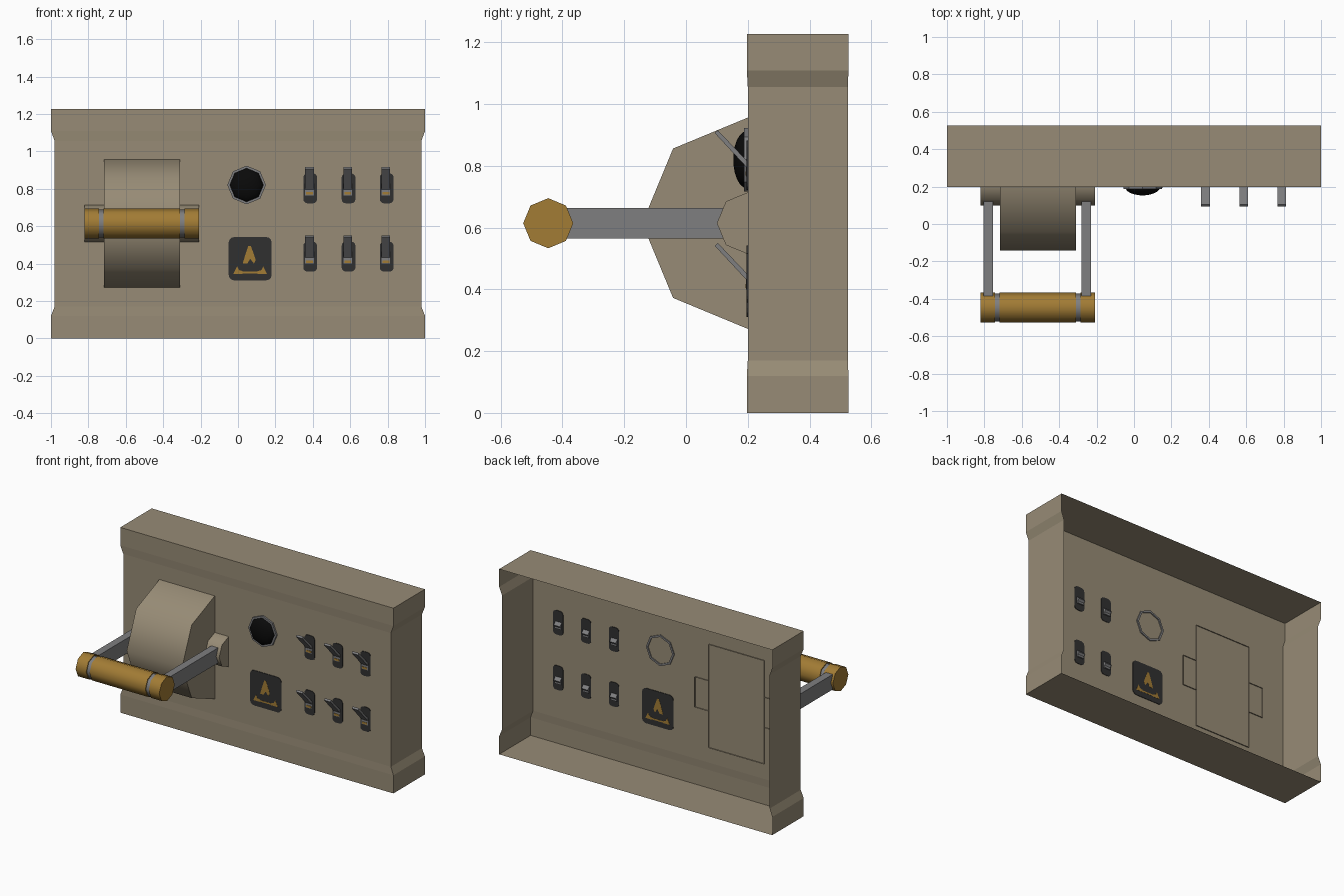
import bpy, bmesh, math
from mathutils import Vector

if "Cube" in bpy.data.objects:
    bpy.data.objects.remove(bpy.data.objects["Cube"])


def material(name, rgb):
    m = bpy.data.materials.new(name)
    m.diffuse_color = (*rgb, 1)
    m.use_nodes = True
    m.node_tree.nodes["Principled BSDF"].inputs["Base Color"].default_value = m.diffuse_color
    return m


TAN = material("tan paint", (0.31, 0.26, 0.18))
GOLD = material("mustard yellow", (0.36, 0.2, 0.035))
GREY = material("mid grey metal", (0.21, 0.21, 0.215))
DARK = material("dark grey", (0.03, 0.03, 0.03))
BLACK = material("black glass", (0.003, 0.003, 0.003))


def finish(name, bm, mat, smooth=False):
    bmesh.ops.recalc_face_normals(bm, faces=bm.faces)
    me = bpy.data.meshes.new(name)
    bm.to_mesh(me)
    bm.free()
    me.materials.append(mat)
    ob = bpy.data.objects.new(name, me)
    bpy.context.collection.objects.link(ob)
    if smooth:
        bpy.ops.object.select_all(action='DESELECT')
        ob.select_set(True)
        bpy.context.view_layer.objects.active = ob
        bpy.ops.object.shade_smooth_by_angle(angle=math.radians(50))
    return ob


def loft(name, loops, mat, closed=True, caps=(True, True), smooth=False):
    """Skin a list of equal-length point loops."""
    bm = bmesh.new()
    rows = [[bm.verts.new(p) for p in loop] for loop in loops]
    n = len(rows[0])
    for a, b in zip(rows, rows[1:]):
        for i in range(n if closed else n - 1):
            j = (i + 1) % n
            bm.faces.new((a[i], a[j], b[j], b[i]))
    if caps[0]:
        bm.faces.new(rows[0])
    if caps[1]:
        bm.faces.new(rows[-1])
    return finish(name, bm, mat, smooth)


def along_x(name, pts, x0, x1, mat, **kw):
    return loft(name, [[(x, y, z) for y, z in pts] for x in (x0, x1)], mat, **kw)


def along_y(name, pts, y0, y1, mat, **kw):
    return loft(name, [[(x, y, z) for x, z in pts] for y in (y0, y1)], mat, **kw)


def ring(cu, cv, r, n=8, start=90, sweep=360, count=None):
    count = count or n
    return [(cu + r * math.cos(math.radians(start + sweep * i / n)),
             cv + r * math.sin(math.radians(start + sweep * i / n))) for i in range(count)]


def rounded(cx, cz, w, h, r, seg=3):
    pts = []
    for k, (sx, sz) in enumerate([(1, 1), (-1, 1), (-1, -1), (1, -1)]):
        pts += ring(cx + sx * (w / 2 - r), cz + sz * (h / 2 - r), r, seg, 90 * k, 90, seg + 1)
    return pts


def rect(u0, u1, v0, v1):
    return [(u0, v0), (u1, v0), (u1, v1), (u0, v1)]


ZC = 0.614       # height of the lever axis
FACE = 0.2       # front plane of the panel

# Panel shell: open at the back, flared at top and bottom
levels = [(0, 1, .197, .526), (.12, 1, .197, .526), (.17, .98, FACE, .524),
          (1.055, .98, FACE, .524), (1.108, 1, .197, .526), (1.226, 1, .197, .526)]
loft("panel_shell", [[(-w, yb, z), (-w, yf, z), (w, yf, z), (w, yb, z)]
                     for z, w, yf, yb in levels], TAN, closed=False)


# Half-octagon housings that bulge from the panel, open at the back
def half_octagon(r):
    arc = ring(FACE, ZC, r, 8, 90, 360, 5)
    return [(FACE + .006, ZC + r)] + arc + [(FACE + .006, ZC - r)]


along_x("lever_housing", half_octagon(.342), -.716, -.31, TAN, closed=False, smooth=True)
along_x("left_pivot", half_octagon(.1), -.82, -.716, TAN, closed=False,
        caps=(True, False), smooth=True)
along_x("right_pivot", half_octagon(.1), -.31, -.208, TAN, closed=False,
        caps=(False, True), smooth=True)

# Lever arms
for name, x in (("left_arm", -.78), ("right_arm", -.255)):
    along_x(name, rect(-.385, .135, .564, .664), x - .025, x + .025, GREY)

# Octagonal grip with two grey grooves
for name, x0, x1, r, mat in (("grip_left_end", -.82, -.743, .081, GOLD),
                             ("grip_left_groove", -.743, -.718, .075, GREY),
                             ("grip_middle", -.718, -.31, .081, GOLD),
                             ("grip_right_groove", -.31, -.285, .075, GREY),
                             ("grip_right_end", -.285, -.208, .081, GOLD)):
    along_x(name, ring(-.446, ZC, r), x0, x1, mat, smooth=True)

# Indicator lamp: grey bezel and black dome
LX, LZ = .046, .82
bezel = [(.103, .207), (.103, .188), (.09, .188), (.09, .207), (.103, .207)]
loft("lamp_bezel", [[(x, y, z) for x, z in ring(LX, LZ, r)] for r, y in bezel],
     GREY, caps=(False, False))
dome = []
for i in range(6):
    a = math.radians(16 * i)
    dome.append([(x, .197 - .044 * math.sin(a), z)
                 for x, z in ring(LX, LZ, .0925 * math.cos(a))])
loft("lamp_dome", dome, BLACK, caps=(False, True), smooth=True)

# Warning plate with a broken triangle mark, visible on both faces
along_y("warning_plate", rounded(.065, .426, .23, .232, .03), .1965, .2035, DARK)
marks = {
    "mark_top": [(.025, .40), (.04, .45), (.055, .495), (.068, .495), (.085, .45),
                 (.095, .42), (.085, .40), (.065, .425), (.05, .40)],
    "mark_left": [(-.025, .345), (.025, .345), (.025, .36), (.005, .365), (-.005, .385)],
    "mark_right": [(.155, .345), (.105, .345), (.105, .36), (.125, .365), (.135, .385)],
    "mark_bar": rect(.025, .105, .347, .357),
}
for name, pts in marks.items():
    along_y(name, pts, .1955, .2045, GOLD)

# Two rows of three toggle switches
for row, dz in (("upper", 0), ("lower", -.365)):
    for i, x in enumerate((.382, .587, .791)):
        tag = f"{row}_switch_{i + 1}"
        along_y(tag + "_plate", rounded(x + .004, .802 + dz, .074, .16, .022),
                .1965, .2035, DARK)
        # Slanted lever passing through the panel
        along_x(tag + "_lever", [(.093, .906 + dz), (.103, .915 + dz),
                                 (.222, .79 + dz), (.212, .778 + dz)],
                x - .023, x + .023, GREY)
        along_y(tag + "_base", rect(x - .023, x + .023, .765 + dz, .80 + dz),
                .195, .212, GREY)
        along_y(tag + "_tab", rect(x - .018, x + .018, .769 + dz, .782 + dz),
                .192, .196, GOLD)
